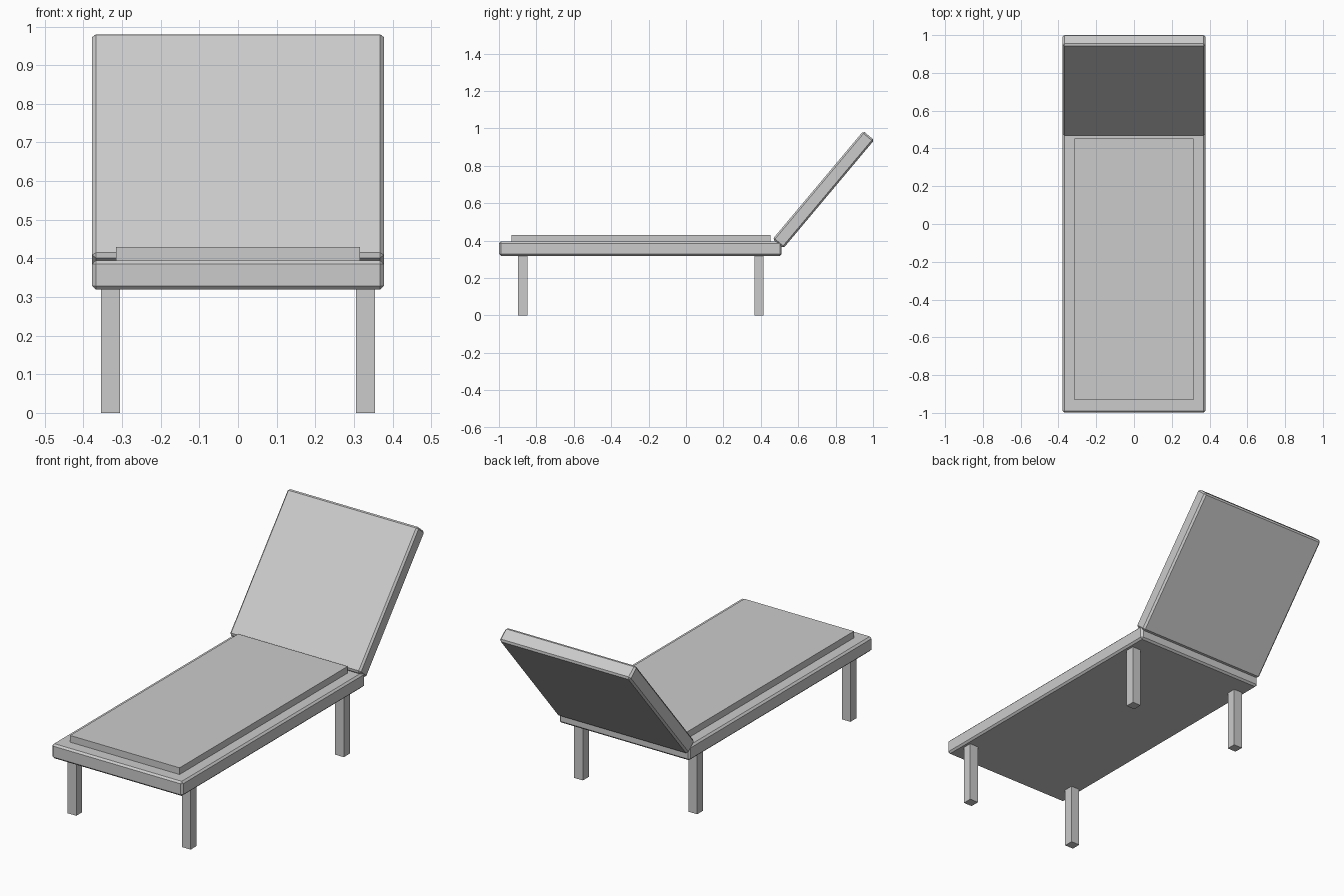
import bpy, bmesh, math
from mathutils import Matrix

if "Cube" in bpy.data.objects:
    bpy.data.objects.remove(bpy.data.objects["Cube"])

grey = bpy.data.materials.new("light grey")
grey.diffuse_color = (0.6, 0.6, 0.6, 1)
grey.use_nodes = True
grey.node_tree.nodes["Principled BSDF"].inputs["Base Color"].default_value = grey.diffuse_color


def box(name, size, centre, bevel=0.0, tilt=0.0):
    bm = bmesh.new()
    bmesh.ops.create_cube(bm, size=1, matrix=Matrix.Diagonal((*size, 1)))
    if bevel:
        bmesh.ops.bevel(bm, geom=bm.edges[:], offset=bevel, segments=1,
                        affect='EDGES', profile=0.5)
    bmesh.ops.recalc_face_normals(bm, faces=bm.faces[:])
    mesh = bpy.data.meshes.new(name)
    bm.to_mesh(mesh)
    bm.free()
    mesh.materials.append(grey)
    obj = bpy.data.objects.new(name, mesh)
    obj.location = centre
    obj.rotation_euler.x = tilt
    bpy.context.collection.objects.link(obj)
    return obj


# Bed frame with chamfered edges
box("bed_frame", (0.755, 1.51, 0.076), (0, -0.244, 0.357), bevel=0.0094)

# Flat cushion on the frame
box("cushion", (0.632, 1.386, 0.04), (0, -0.24, 0.41))

# Reclined backrest
box("backrest", (0.755, 0.0755, 0.755), (0, 0.7344, 0.6725),
    bevel=0.0094, tilt=math.radians(-40))

# Four square legs
for end, y in (("front", -0.873), ("back", 0.39)):
    for side, x in (("left", -0.33), ("right", 0.33)):
        box(f"{end}_{side}_leg", (0.05, 0.049, 0.32), (x, y, 0.16))
